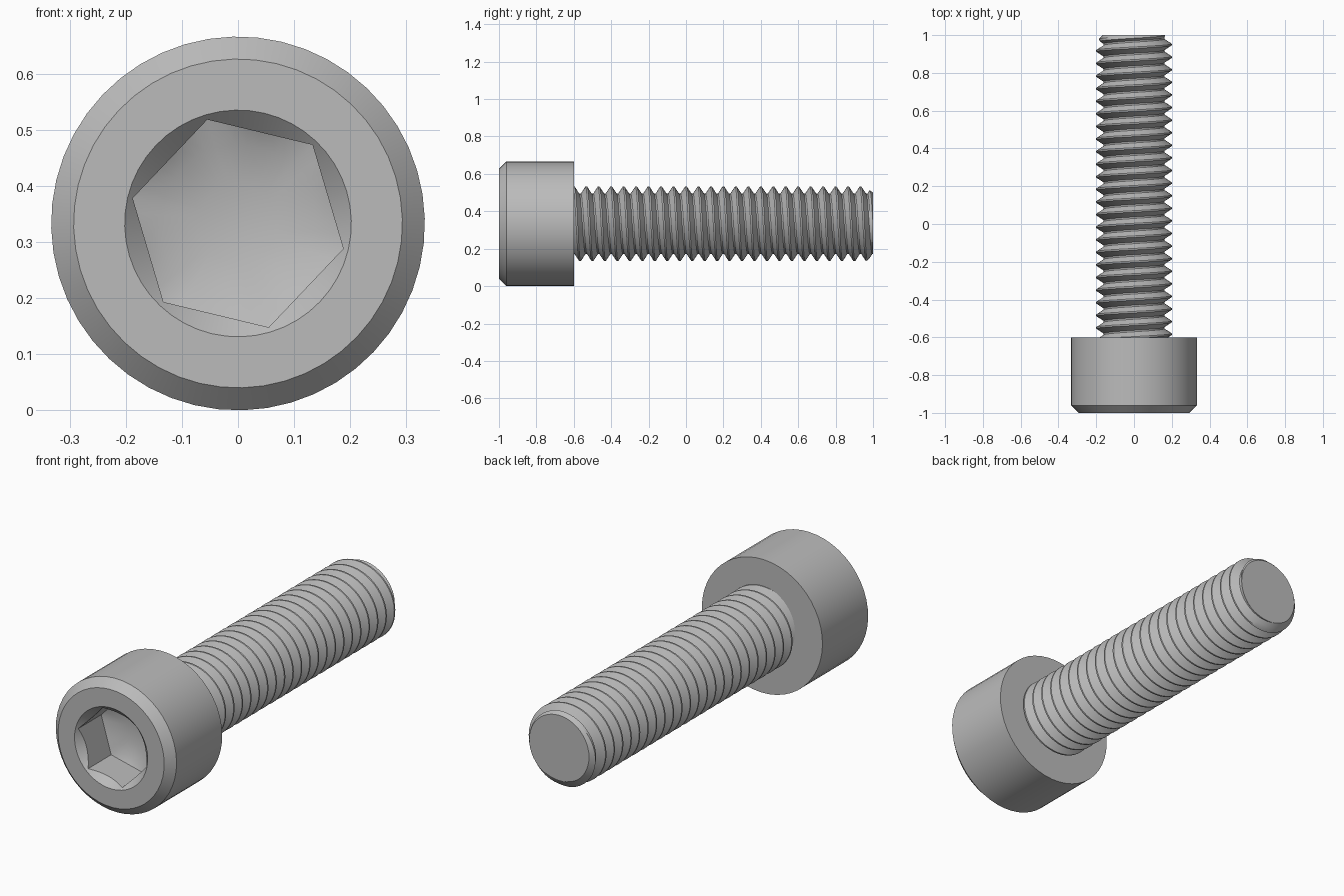
import bpy
import bmesh
from math import sin, cos, pi, radians

cube = bpy.data.objects.get("Cube")
if cube:
    bpy.data.objects.remove(cube, do_unlink=True)

AXIS_Z = 0.333
HEAD_R = 0.333
HEAD_BACK = -0.6
TIP = 1.0
PITCH = 1 / 15
CREST, ROOT = 0.2, 0.161
RIM = 0.202
HEX_R = 0.193
HEX_TURN = radians(-16.5)

steel = bpy.data.materials.new("grey_steel")
steel.use_nodes = True
GREY = (0.5, 0.5, 0.5, 1)
steel.diffuse_color = GREY
steel.node_tree.nodes["Principled BSDF"].inputs["Base Color"].default_value = GREY


def point(r, a, y):
    """Point around the bolt axis; angle runs from the top towards +x."""
    return (r * sin(a), y, AXIS_Z + r * cos(a))


def finish(name, bm):
    bmesh.ops.remove_doubles(bm, verts=bm.verts, dist=1e-5)
    bmesh.ops.recalc_face_normals(bm, faces=bm.faces)
    mesh = bpy.data.meshes.new(name)
    bm.to_mesh(mesh)
    bm.free()
    mesh.materials.append(steel)
    obj = bpy.data.objects.new(name, mesh)
    bpy.context.collection.objects.link(obj)
    bpy.ops.object.select_all(action="DESELECT")
    obj.select_set(True)
    bpy.context.view_layer.objects.active = obj
    bpy.ops.object.shade_smooth_by_angle(angle=radians(30))
    return obj


def hex_radius(a):
    """Distance from the axis to the hexagonal socket wall."""
    local = (a - HEX_TURN) % (pi / 3) - pi / 6
    return HEX_R * cos(pi / 6) / cos(local)


# Socket head: rings from the shaft joint, round the outside, into the hex socket
COLS = 48
rings = [
    lambda a: (0.15, HEAD_BACK),
    lambda a: (HEAD_R, HEAD_BACK),
    lambda a: (HEAD_R, -0.96),
    lambda a: (0.293, -1.0),
    lambda a: (RIM, -1.0),
    lambda a: (hex_radius(a), -1.0 + RIM - hex_radius(a)),
    lambda a: (hex_radius(a), -0.81),
    lambda a: (0.14, -0.795),
    lambda a: (0.07, -0.78),
]
bm = bmesh.new()
angles = [HEX_TURN + 2 * pi * i / COLS for i in range(COLS)]
grid = []
for ring in rings:
    row = []
    for a in angles:
        r, y = ring(a)
        row.append(bm.verts.new(point(r, a, y)))
    grid.append(row)
for low, high in zip(grid, grid[1:]):
    for i in range(COLS):
        j = (i + 1) % COLS
        bm.faces.new((low[i], low[j], high[j], high[i]))
centre = bm.verts.new(point(0, 0, -0.776))
for i in range(COLS):
    bm.faces.new((grid[-1][i], grid[-1][(i + 1) % COLS], centre))
finish("socket_head", bm)


# Threaded shaft: a right-hand helix with flat crests, chamfered at the tip
def thread_radius(y, a):
    phase = (y / PITCH - a / (2 * pi)) % 1
    off = min(phase, 1 - phase)
    t = min(max((off - 0.06) / 0.38, 0), 1)
    return min(CREST + (ROOT - CREST) * t, 0.165 + (TIP - y))


PHASES = (-0.06, 0.06, 0.25, 0.44, 0.56, 0.75)
SEGS = 48
bm = bmesh.new()
columns = []
for i in range(SEGS + 1):
    a = 2 * pi * i / SEGS
    col = []
    for turn in range(-11, 17):
        for p in PHASES:
            y = PITCH * (turn + p + i / SEGS)
            y = min(max(y, HEAD_BACK), TIP)
            col.append(bm.verts.new(point(thread_radius(y, a), a, y)))
    columns.append(col)
for c, d in zip(columns, columns[1:]):
    for k in range(len(c) - 1):
        quad = (c[k], d[k], d[k + 1], c[k + 1])
        if len({tuple(round(x, 5) for x in v.co) for v in quad}) > 2:
            bm.faces.new(quad)
# Flat tip
bm.faces.new([c[-1] for c in columns[:-1]])
finish("threaded_shaft", bm)
